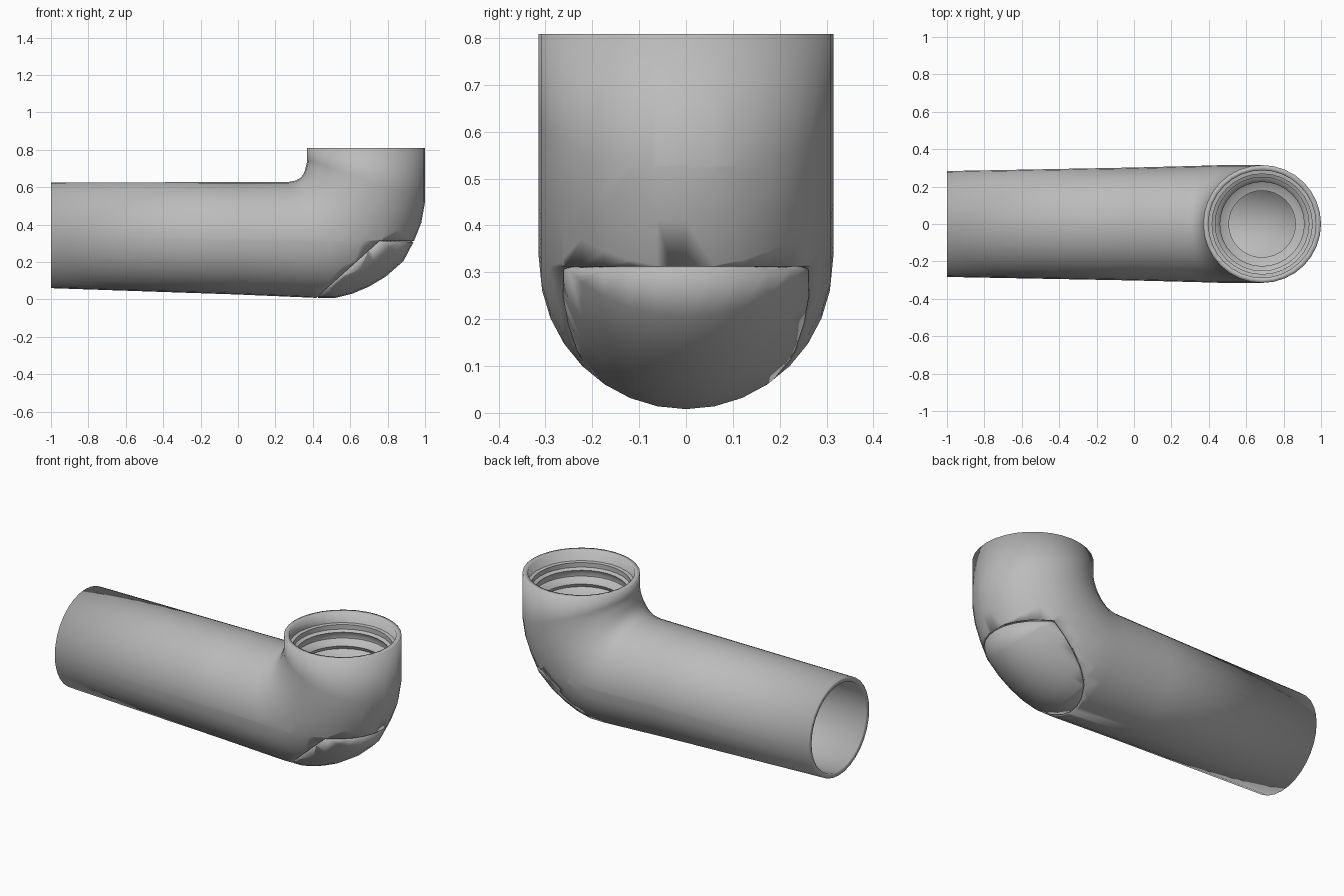
import bpy, bmesh, math
from mathutils import Vector

cube = bpy.data.objects.get("Cube")
if cube:
    bpy.data.objects.remove(cube, do_unlink=True)

SIDES = 32
GAP = 0.006

grey = bpy.data.materials.new("pipe grey")
grey.use_nodes = True
grey.diffuse_color = (0.5, 0.5, 0.5, 1)
grey.node_tree.nodes["Principled BSDF"].inputs["Base Color"].default_value = (0.5, 0.5, 0.5, 1)


def finish(name, bm, wall=0.0):
    """Turn a bmesh into a smooth shaded object, optionally with wall thickness."""
    mesh = bpy.data.meshes.new(name)
    bm.to_mesh(mesh)
    bm.free()
    obj = bpy.data.objects.new(name, mesh)
    bpy.context.collection.objects.link(obj)
    mesh.materials.append(grey)
    bpy.ops.object.select_all(action='DESELECT')
    obj.select_set(True)
    bpy.context.view_layer.objects.active = obj
    bpy.ops.object.shade_smooth_by_angle(angle=math.radians(35))
    if wall:
        solid = obj.modifiers.new("wall", 'SOLIDIFY')
        solid.thickness = wall
        solid.offset = -1
    return obj


def loft(rings):
    """Skin a list of point rings with quads."""
    bm = bmesh.new()
    loops = [[bm.verts.new(p) for p in ring] for ring in rings]
    for a, b in zip(loops, loops[1:]):
        for i in range(SIDES):
            j = (i + 1) % SIDES
            bm.faces.new((a[i], a[j], b[j], b[i]))
    return bm


def angles():
    return [math.tau * i / SIDES for i in range(SIDES)]


# Cross-sections: inner bend point (x, z), outer bend point (x, z), half width
sections = [
    (-1.0, .625, -1.0, .06, .283),
    (.0, .627, .0, .026, .302),
    (.27, .628, .42, .008, .311),
    (.31, .636, .52, .008, .313),
    (.335, .65, .61, .03, .315),
    (.35, .67, .70, .068, .315),
    (.358, .69, .79, .122, .315),
    (.363, .71, .885, .205, .315),
    (.367, .725, .94, .31, .315),
    (.369, .735, .98, .41, .315),
    (.37, .75, 1.0, .52, .315),
    (.37, .808, 1.0, .808, .315),
]


def section_ring(xi, zi, xo, zo, w):
    inner, outer = Vector((xi, 0, zi)), Vector((xo, 0, zo))
    mid, half = (inner + outer) / 2, (outer - inner) / 2
    return [mid + half * math.cos(t) + Vector((0, w * math.sin(t), 0)) for t in angles()]


# Planes bounding the separate corner cover
slope_point, slope_normal = Vector((.42, 0, .01)), Vector((.27, 0, -.3)).normalized()
top_point, top_normal = Vector((.75, 0, .312)), Vector((0, 0, -1))


def elbow_part(name, keep_cover, wall):
    bm = loft([section_ring(*s) for s in sections])
    bmesh.ops.recalc_face_normals(bm, faces=bm.faces)
    shift = GAP if keep_cover else 0
    planes = [(p + n * shift, n) for p, n in ((slope_point, slope_normal), (top_point, top_normal))]
    for p, n in planes:
        bmesh.ops.bisect_plane(bm, geom=bm.verts[:] + bm.edges[:] + bm.faces[:],
                               plane_co=p, plane_no=n, dist=1e-5)
    drop = []
    for f in bm.faces:
        c = f.calc_center_median()
        in_cover = all((c - p).dot(n) > 0 for p, n in planes)
        if in_cover != keep_cover:
            drop.append(f)
    bmesh.ops.delete(bm, geom=drop, context='FACES')
    # outward normals: point away from the bend's core line
    for f in bm.faces:
        c = f.calc_center_median()
        core = Vector((min(c.x, .685), 0, max(c.z, .34) if c.x > .4 else .34))
        if keep_cover and f.normal.dot(c - core) < 0:
            f.normal_flip()
    return finish(name, bm, wall)


elbow_part("elbow_pipe", False, .028)
elbow_part("corner_cover", True, .02)

# Stepped, ribbed liner inside the upright socket: radius, height
profile = [(.289, .745), (.268, .742), (.268, .715), (.25, .705), (.262, .685),
           (.262, .665), (.24, .655), (.225, .635), (.235, .615),
           (.215, .60), (.178, .59), (.178, .56), (.289, .56)]
liner = loft([[Vector((.685 + r * math.cos(t), r * math.sin(t), z)) for t in angles()]
              for r, z in profile])
bmesh.ops.recalc_face_normals(liner, faces=liner.faces)
for face in liner.faces:
    face.normal_flip()
finish("socket_liner", liner)
